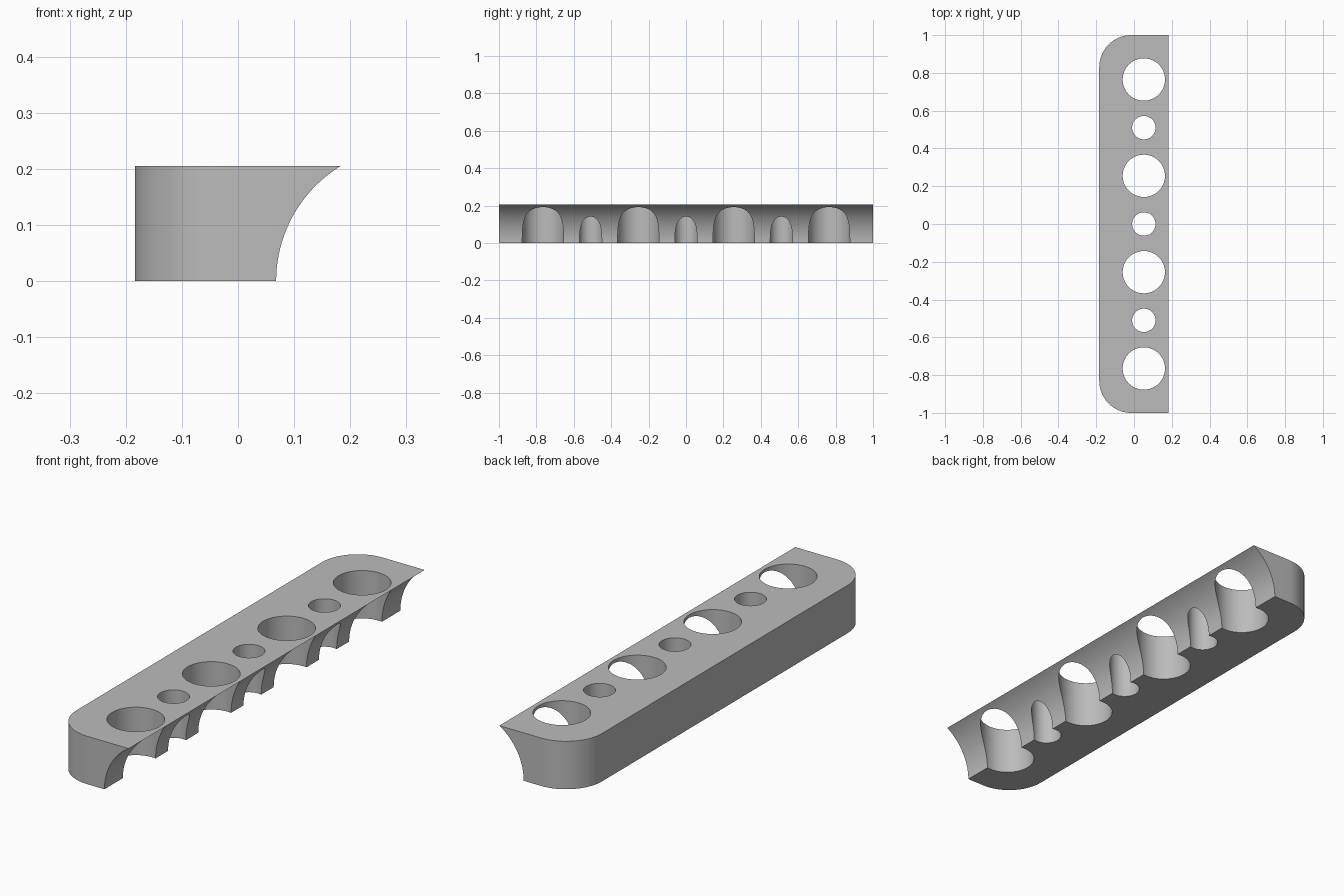
import bpy, bmesh
from math import pi, sin, cos
from mathutils import Matrix

cube = bpy.data.objects.get("Cube")
if cube:
    bpy.data.objects.remove(cube, do_unlink=True)

HEIGHT, LEFT, RIGHT, HALF = 0.205, -0.184, 0.30, 1.0
CORNER = 0.17
HOLE_X = 0.052

grey = bpy.data.materials.new("plain grey")
grey.use_nodes = True
grey.diffuse_color = (0.5, 0.5, 0.5, 1)
grey.node_tree.nodes["Principled BSDF"].inputs["Base Color"].default_value = (0.5, 0.5, 0.5, 1)


def add_object(name, bm):
    bmesh.ops.recalc_face_normals(bm, faces=bm.faces)
    mesh = bpy.data.meshes.new(name)
    bm.to_mesh(mesh)
    bm.free()
    mesh.materials.append(grey)
    obj = bpy.data.objects.new(name, mesh)
    bpy.context.collection.objects.link(obj)
    return obj


def cylinder_cutter(name, radius, length, matrix, segments):
    bm = bmesh.new()
    bmesh.ops.create_cone(bm, cap_ends=True, segments=segments, radius1=radius,
                          radius2=radius, depth=length, matrix=matrix)
    obj = add_object(name, bm)
    obj.hide_render = True
    return obj


# Bar: outline with two rounded corners, extruded upwards
outline = [(RIGHT, -HALF), (RIGHT, HALF)]
for side, start in ((1, pi / 2), (-1, pi)):
    for i in range(25):
        a = start + pi / 2 * i / 24
        outline.append((LEFT + CORNER + CORNER * cos(a),
                        side * (HALF - CORNER) + CORNER * sin(a)))
bm = bmesh.new()
base = bm.faces.new([bm.verts.new((x, y, 0)) for x, y in outline])
top = bmesh.ops.extrude_face_region(bm, geom=[base])["geom"]
bmesh.ops.translate(bm, vec=(0, 0, HEIGHT),
                    verts=[v for v in top if isinstance(v, bmesh.types.BMVert)])
bar = add_object("drilled_bar", bm)

# Long concave cove along the +x side
cutters = [cylinder_cutter("cove_cutter", 0.24, 3,
                           Matrix.Translation((0.308, 0, 0)) @ Matrix.Rotation(pi / 2, 4, "X"),
                           128)]

# Alternating large and small holes through the bar
for i in range(-3, 4):
    radius = 0.112 if i % 2 else 0.062
    cutters.append(cylinder_cutter("hole_cutter", radius, 1,
                                   Matrix.Translation((HOLE_X, i * 0.255, 0.1)), 64))

# Cut, apply and tidy up
bpy.context.view_layer.objects.active = bar
for cutter in cutters:
    mod = bar.modifiers.new("cut", "BOOLEAN")
    mod.operation = "DIFFERENCE"
    mod.solver = "EXACT"
    mod.object = cutter
    bpy.ops.object.modifier_apply(modifier=mod.name)
    bpy.data.objects.remove(cutter, do_unlink=True)

bpy.ops.object.select_all(action="DESELECT")
bar.select_set(True)
bpy.ops.object.shade_smooth_by_angle(angle=pi / 6)
